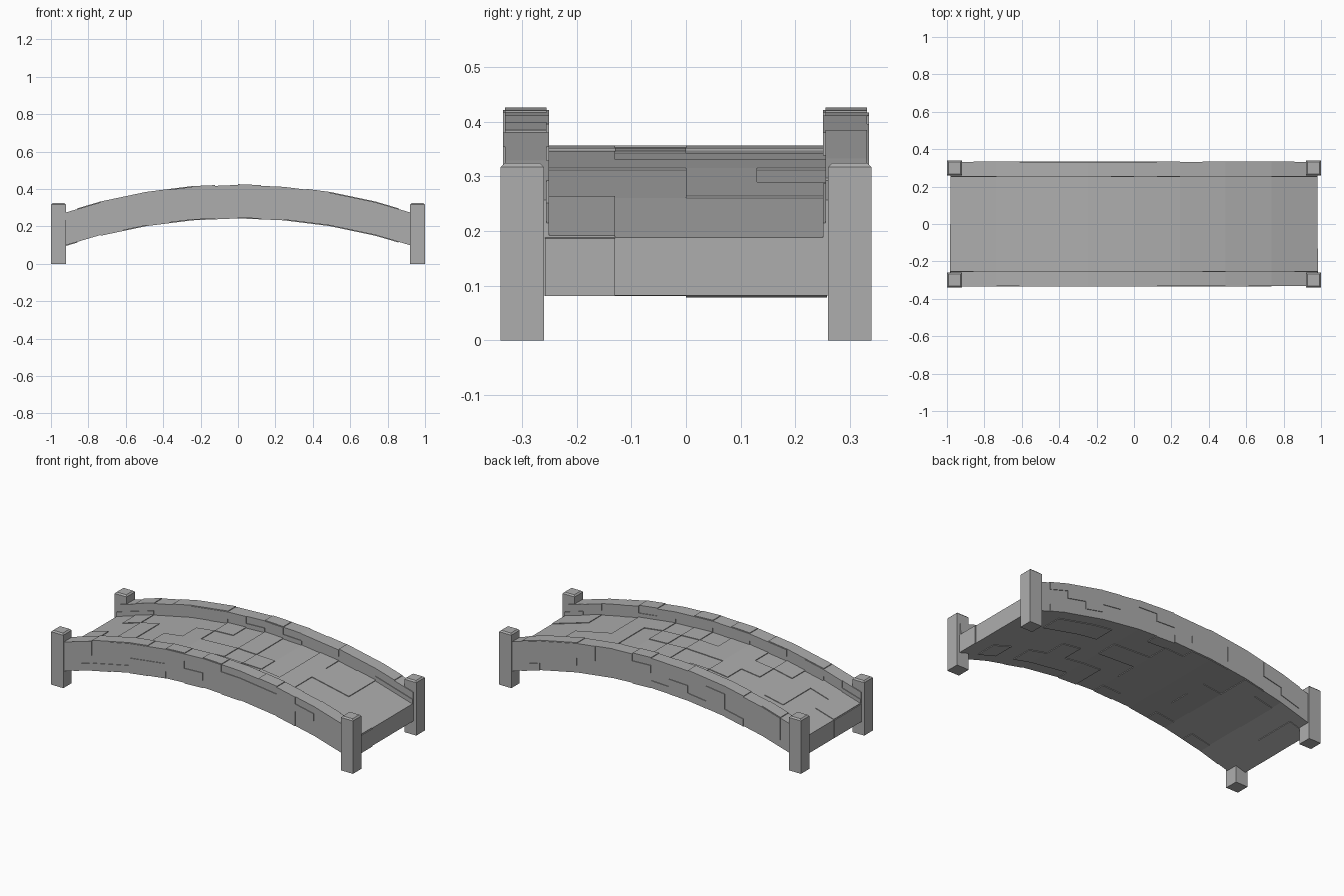
import bpy, bmesh, random
from mathutils import Vector

if "Cube" in bpy.data.objects:
    bpy.data.objects.remove(bpy.data.objects["Cube"], do_unlink=True)

random.seed(7)
HALF = 0.98       # half length of the arch
COLUMNS = 16      # stone columns along the arch
RELIEF = 0.004    # how far the proud stones stand out

stone = bpy.data.materials.new("grey_stone")
stone.use_nodes = True
GREY = (0.42, 0.42, 0.42, 1)
stone.diffuse_color = GREY
stone.node_tree.nodes["Principled BSDF"].inputs["Base Color"].default_value = GREY


def finish(bm, name):
    bmesh.ops.recalc_face_normals(bm, faces=bm.faces)
    mesh = bpy.data.meshes.new(name)
    bm.to_mesh(mesh)
    bm.free()
    mesh.materials.append(stone)
    obj = bpy.data.objects.new(name, mesh)
    bpy.context.collection.objects.link(obj)
    return obj


def arch(x):
    """Drop of the arch below its crown, in eight straight spans."""
    t = abs(x) / HALF * 4
    i = min(int(t), 3)
    f = t - i
    return -0.165 * (i * i * (1 - f) + (i + 1) ** 2 * f) / 16


def box(bm, lo, hi):
    verts = bmesh.ops.create_cube(bm, size=1)["verts"]
    for v in verts:
        v.co = Vector(lo[k] if v.co[k] < 0 else hi[k] for k in range(3))
    return verts


def cut(bm, axis, value):
    normal = [0, 0, 0]
    normal[axis] = 1
    bmesh.ops.bisect_plane(bm, geom=bm.verts[:] + bm.edges[:] + bm.faces[:],
                           plane_co=[value * n for n in normal], plane_no=normal)


def raise_stones(bm, direction, share):
    """Push a random share of the stones facing one way slightly outwards."""
    d = Vector(direction)
    bm.normal_update()
    picked = [f for f in bm.faces if f.normal.dot(d) > 0.99 and f.calc_area() > 0.001
              and random.random() < share]
    if picked:
        geom = bmesh.ops.extrude_face_region(bm, geom=picked)["geom"]
        moved = [g for g in geom if isinstance(g, bmesh.types.BMVert)]
        bmesh.ops.translate(bm, verts=moved, vec=d * RELIEF)


def stone_arch(name, y0, y1, z0, z1, y_joints, z_joints, shares):
    bm = bmesh.new()
    box(bm, (-HALF, y0, z0), (HALF, y1, z1))
    for i in range(1, COLUMNS):
        cut(bm, 0, HALF * (2 * i / COLUMNS - 1))
    for y in y_joints:
        cut(bm, 1, y)
    for z in z_joints:
        cut(bm, 2, z)
    for direction, share in shares.items():
        raise_stones(bm, direction, share)
    for v in bm.verts:
        v.co.z += arch(v.co.x)
    return finish(bm, name)


# Walkway
stone_arch("deck", -0.258, 0.258, 0.247, 0.353, (-0.13, 0, 0.13), (),
           {(0, 0, 1): 0.4, (0, 0, -1): 0.35, (1, 0, 0): 0.5, (-1, 0, 0): 0.5})

# Side walls with a coping course on top
for side, label in ((1, "back"), (-1, "front")):
    y0, y1 = sorted((side * 0.255, side * 0.331))
    stone_arch(label + "_wall", y0, y1, 0.247, 0.422, (), (0.29, 0.335, 0.38),
               {(0, 1, 0): 0.4, (0, -1, 0): 0.4, (0, 0, 1): 0.5, (0, 0, -1): 0.2})

# Corner posts with chamfered tops
for sx, side_name in ((1, "left"), (-1, "right")):
    for sy, end_name in ((1, "back"), (-1, "front")):
        bm = bmesh.new()
        x, y = sx * 0.96, sy * 0.3
        box(bm, (x - 0.04, y - 0.04, 0), (x + 0.04, y + 0.04, 0.325))
        rim = [e for e in bm.edges if all(v.co.z > 0.3 for v in e.verts)]
        bmesh.ops.bevel(bm, geom=rim, offset=0.008, segments=1, affect='EDGES')
        finish(bm, end_name + "_" + side_name + "_post")
